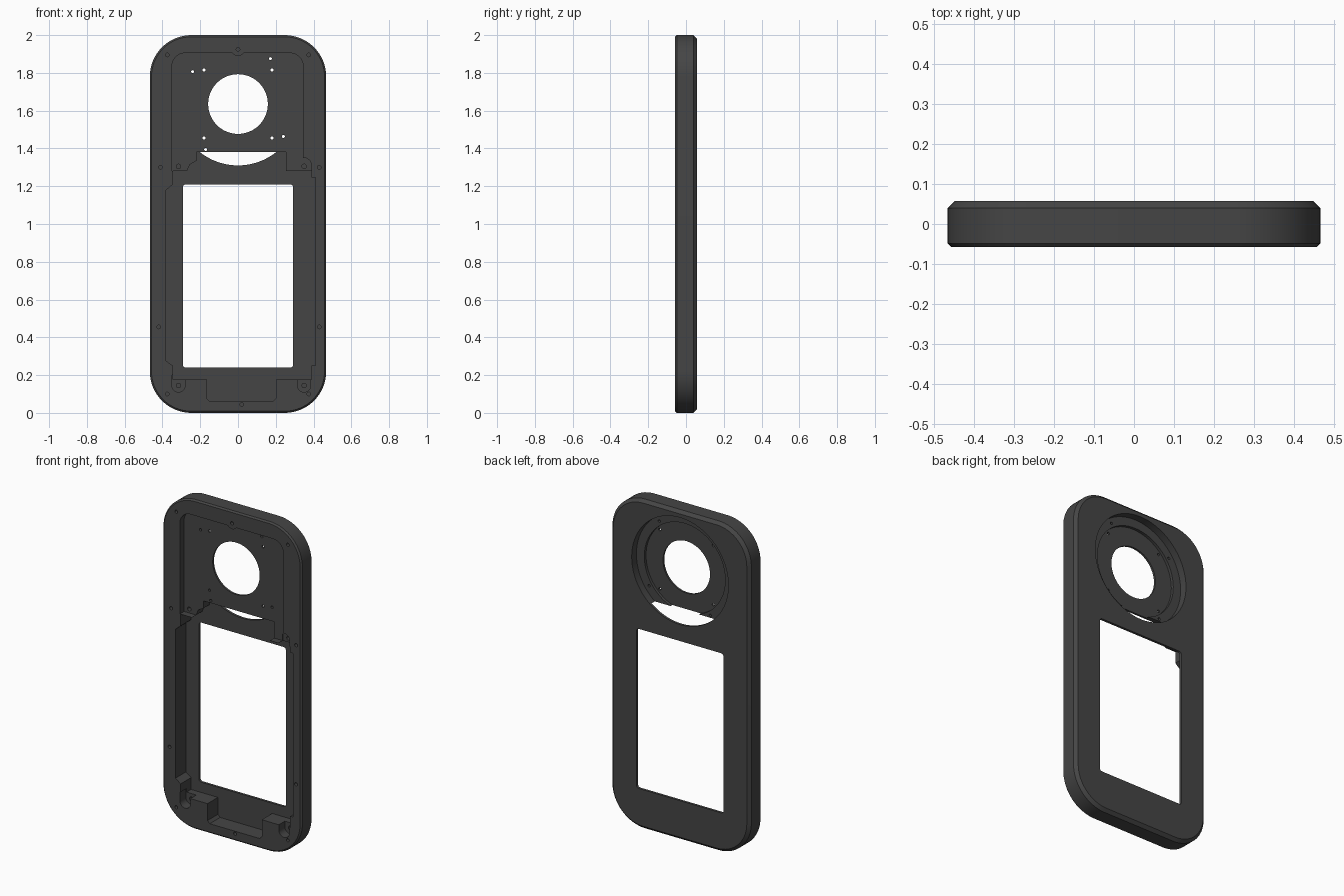
import bpy, bmesh
from math import sin, cos, pi, radians

cube = bpy.data.objects.get("Cube")
if cube:
    bpy.data.objects.remove(cube)

FRONT, BACK = -0.0575, 0.0575
UPPER_FLOOR, LOWER_FLOOR = -0.0175, 0.0425
LEDGE, RECESS_FLOOR = 0.012, -0.005
LENS_Z = 1.635

mat = bpy.data.materials.new("charcoal plastic")
mat.use_nodes = True
colour = (0.06, 0.06, 0.06, 1)
mat.diffuse_color = colour
mat.node_tree.nodes["Principled BSDF"].inputs["Base Color"].default_value = colour


def arc(x, z, r, a0, a1, n):
    steps = [radians(a0 + (a1 - a0) * i / n) for i in range(n + 1)]
    return [(x + r * cos(a), z + r * sin(a)) for a in steps]


def circle(x, z, r, n=16):
    return arc(x, z, r, 0, 360, n)[:-1]


def rounded(x0, z0, x1, z1, r, n=6):
    return (arc(x0 + r, z0 + r, r, 180, 270, n) + arc(x1 - r, z0 + r, r, 270, 360, n)
            + arc(x1 - r, z1 - r, r, 0, 90, n) + arc(x0 + r, z1 - r, r, 90, 180, n))


def loft(bm, layers):
    """Skin matching outlines at successive depths and cap both ends."""
    rings = [[bm.verts.new((x, y, z)) for x, z in pts] for y, pts in layers]
    n = len(rings[0])
    for a, b in zip(rings, rings[1:]):
        for i in range(n):
            j = (i + 1) % n
            bm.faces.new((a[i], a[j], b[j], b[i]))
    bm.faces.new(rings[0])
    bm.faces.new(rings[-1][::-1])


def make(name, solids):
    bm = bmesh.new()
    for layers in solids:
        loft(bm, layers)
    bmesh.ops.recalc_face_normals(bm, faces=bm.faces)
    mesh = bpy.data.meshes.new(name)
    bm.to_mesh(mesh)
    bm.free()
    mesh.materials.append(mat)
    obj = bpy.data.objects.new(name, mesh)
    bpy.context.collection.objects.link(obj)
    return obj


def cut(outlines, y0, y1):
    """Subtract separate prisms from the housing."""
    cutter = make("cutter", [[(y0, p), (y1, p)] for p in outlines])
    cutter.hide_render = True
    mod = housing.modifiers.new("cut", 'BOOLEAN')
    mod.operation, mod.solver, mod.object = 'DIFFERENCE', 'EXACT', cutter
    bpy.ops.object.modifier_apply(modifier=mod.name)
    bpy.data.objects.remove(cutter)


# Housing with a fine front chamfer and a wider back chamfer
def shell(d):
    return rounded(-0.467 + d, d, 0.467 - d, 2 - d, 0.22 - d, 16)


housing = make("housing", [[(FRONT, shell(0.009)), (FRONT + 0.009, shell(0)),
                            (BACK - 0.018, shell(0)), (BACK, shell(0.018))]])
bpy.context.view_layer.objects.active = housing
housing.select_set(True)

# Upper front pocket with a screw bump in its top edge
n = 8
upper = rounded(-0.35, 1.281, 0.345, 1.905, 0.07, n)
upper[:n + 1] = [(-0.35, 1.281)]
upper[1:n + 2] = [(0.345, 1.281)]
upper[2 + n + 1:2 + n + 1] = arc(0, 1.925, 0.035, -35, -145, 8)
cut([upper], FRONT - 0.1, UPPER_FLOOR)

# Deep lower pocket with stepped corners and a bottom bay
lower = [(-0.345, 0.178), (-0.345, 0.25), (-0.38, 0.275), (-0.38, 1.18),
         (-0.345, 1.21), (-0.345, 1.28), (-0.27, 1.28), (-0.255, 1.315),
         (-0.22, 1.335), (-0.22, 1.38), (0.255, 1.38), (0.255, 1.28),
         (0.39, 1.28), (0.39, 1.245), (0.41, 1.245), (0.41, 0.25),
         (0.39, 0.25), (0.39, 0.178), (0.2, 0.178), (0.2, 0.075),
         (0.185, 0.06), (-0.15, 0.06), (-0.165, 0.075), (-0.165, 0.178)]
cut([lower], FRONT - 0.1, LOWER_FLOOR)

# Round seats for the corner screws, then their holes
bosses = [(-0.315, 0.145), (0.35, 0.145)]
cut([arc(x, z, 0.035, 180, 360, 12) + [(x + 0.035, 0.2), (x - 0.035, 0.2)]
     for x, z in bosses], FRONT - 0.1, 0.0)
cut([arc(0.35, 1.312, 0.038, 0, 180, 12) + [(0.312, 1.27), (0.388, 1.27)]],
    FRONT - 0.1, UPPER_FLOOR + 0.002)
cut([circle(x, z, 0.012) for x, z in bosses + [(-0.315, 1.305), (0.35, 1.305)]],
    FRONT - 0.1, 0.025)

# Screen window
cut([rounded(-0.292, 0.24, 0.292, 1.21, 0.015, 4)], -0.2, 0.2)

# Stepped round recess in the back and the lens opening
cut([circle(0, LENS_Z, 0.325, 72)], LEDGE, 0.2)
cut([circle(0, LENS_Z, 0.272, 72)], RECESS_FLOOR, 0.2)
cut([circle(0, LENS_Z, 0.158, 64)], -0.2, 0.2)

# Small through holes: a square of four, and four around the outer ledge
holes = [(sx * 0.18, LENS_Z + sz * 0.18) for sx in (-1, 1) for sz in (-1, 1)]
for turn in range(4):
    a = radians(54.5) + turn * pi / 2
    holes.append((0.295 * cos(a), LENS_Z + 0.295 * sin(a)))
cut([circle(x, z, 0.008, 12) for x, z in holes], -0.2, 0.2)

# Blind screw holes around the front rim
rim = [(0, 1.925), (0.02, 0.045), (-0.41, 1.3), (0.43, 1.3), (-0.42, 0.455), (0.43, 0.455)]
rim += [(sx * 0.375, z) for sx in (-1, 1) for z in (0.1, 1.895)]
cut([circle(x, z, 0.01, 12) for x, z in rim], FRONT - 0.1, -0.01)

bpy.ops.object.shade_smooth_by_angle(angle=radians(25))
